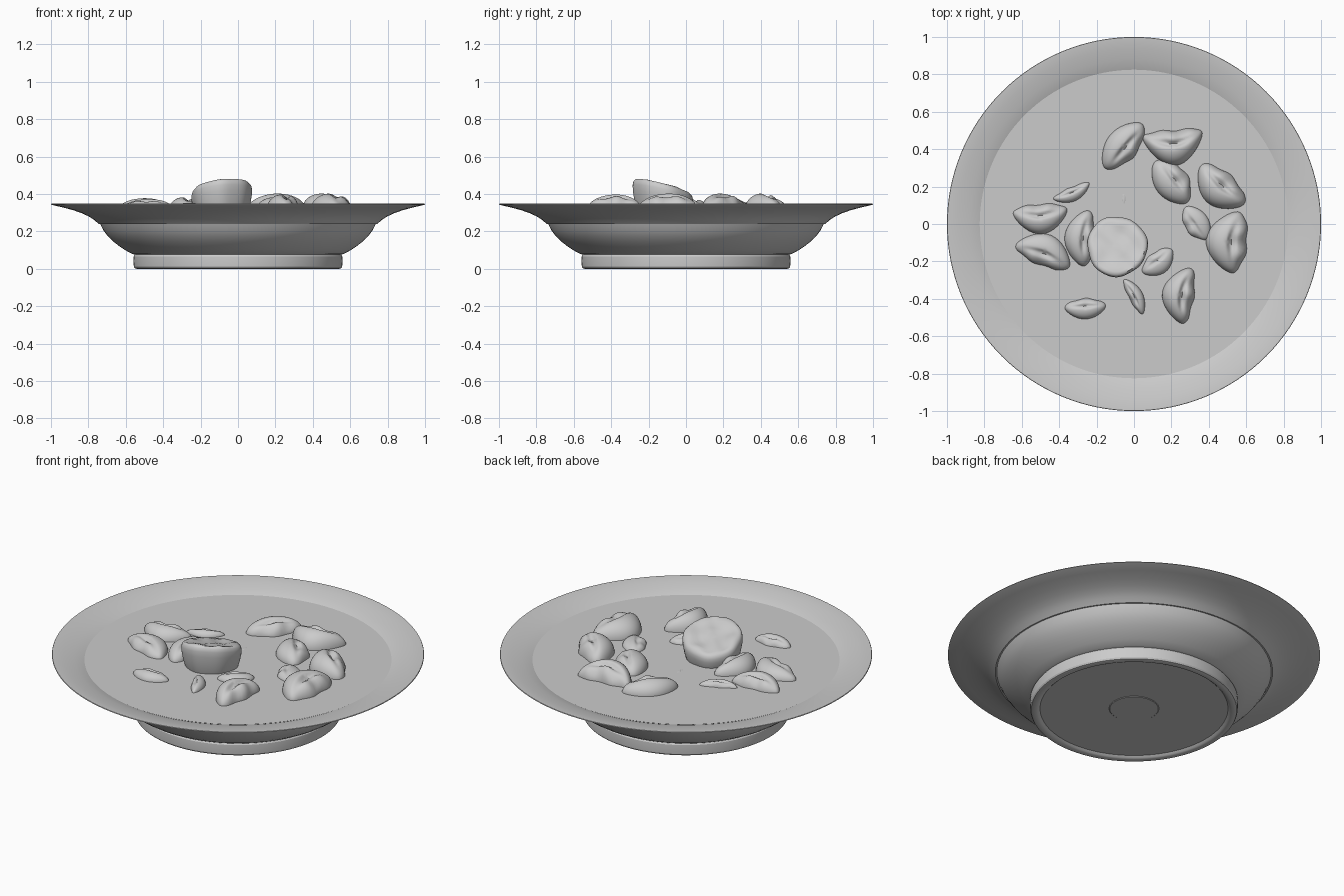
import bpy, bmesh, math
from mathutils import Vector, Matrix

grey = bpy.data.materials.new("plain grey")
grey.diffuse_color = (0.6, 0.6, 0.6, 1)
SOUP_Z = 0.312


def finish(name, bm, angle=30):
    bmesh.ops.remove_doubles(bm, verts=bm.verts, dist=1e-5)
    bmesh.ops.recalc_face_normals(bm, faces=bm.faces)
    me = bpy.data.meshes.new(name)
    bm.to_mesh(me)
    bm.free()
    me.materials.append(grey)
    ob = bpy.data.objects.new(name, me)
    bpy.context.collection.objects.link(ob)
    bpy.ops.object.select_all(action='DESELECT')
    ob.select_set(True)
    bpy.context.view_layer.objects.active = ob
    bpy.ops.object.shade_smooth_by_angle(angle=math.radians(angle))
    return ob


def lathe(name, profile, angle=30, steps=128):
    bm = bmesh.new()
    vs = [bm.verts.new((r, 0, z)) for r, z in profile]
    es = [bm.edges.new(p) for p in zip(vs, vs[1:])]
    bmesh.ops.spin(bm, geom=vs + es, cent=(0, 0, 0), axis=(0, 0, 1),
                   angle=math.tau, steps=steps, use_duplicate=False)
    return finish(name, bm, angle)


# bowl: recessed base, rounded foot, curved body, wide flat rim, inside wall
lathe("bowl", [
    (0, 0.010), (0.13, 0.010), (0.134, 0.013), (0.505, 0.013), (0.515, 0.004),
    (0.525, 0.0), (0.543, 0.0), (0.552, 0.003), (0.557, 0.012), (0.559, 0.04),
    (0.558, 0.066), (0.552, 0.076), (0.567, 0.080), (0.60, 0.098), (0.635, 0.121),
    (0.667, 0.146), (0.695, 0.173), (0.718, 0.203), (0.733, 0.232), (0.737, 0.24),
    (0.745, 0.24), (0.77, 0.262), (0.80, 0.281), (0.835, 0.297), (0.88, 0.313),
    (0.94, 0.329), (0.993, 0.341), (1.0, 0.344), (0.998, 0.348), (0.985, 0.3475),
    (0.94, 0.341), (0.88, 0.328), (0.83, 0.313), (0.78, 0.290), (0.73, 0.25),
    (0.66, 0.17), (0.55, 0.09), (0.40, 0.06), (0, 0.05)], 24)

# soup: flat disc
lathe("soup", [(0, SOUP_Z), (0.825, SOUP_Z)])


def dumpling(i, cx, cy, length, width, ang, side, height, bend=0.3):
    """Half moon: pleated straight edge on local +y * side, belly opposite."""
    bm = bmesh.new()
    bmesh.ops.create_uvsphere(bm, u_segments=40, v_segments=24, radius=1)
    rot = Matrix.Rotation(math.radians(ang), 3, 'Z')
    for v in bm.verts:
        x, y, z = v.co
        # dent behind the pleated edge, then wavy pleats
        dent = 0.30 * math.exp(-((y - 0.25) / 0.17) ** 2 - (x / 0.55) ** 2)
        pleat = 0.12 * math.sin(8 * x + i) * max(0, y + 0.1) * (1 - x * x)
        if z > 0:
            z = z * (1 - dent) + pleat * min(1, z * 2)
        ny = y * (1 - 0.25 * x * x) + bend * (x * x - 0.35)
        ny += 0.06 * math.sin(7 * x + 2 * i) * max(0, y)
        lo = height if z > 0 else 0.06
        p = rot @ Vector((x * length / 2, side * ny * width / 2, 0))
        v.co = (cx + p.x, cy + p.y, SOUP_Z - 0.004 + z * lo)
    finish("dumpling_%02d" % i, bm, 60)


# centre x, centre y, length, width, angle, pleat side, height, bend
DUMPLINGS = [
    (-0.06, 0.42, 0.31, 0.17, 50, -1, 0.075, 0.1),
    (0.21, 0.43, 0.32, 0.19, 5, 1, 0.095, 0.7),
    (0.20, 0.225, 0.28, 0.18, -52, 1, 0.075, 0.0),
    (0.46, 0.195, 0.31, 0.19, -42, 1, 0.095, 0.3),
    (0.51, -0.095, 0.33, 0.22, 84, -1, 0.095, 0.4),
    (0.335, 0.005, 0.21, 0.13, -55, -1, 0.04, 0.0),
    (0.25, -0.38, 0.30, 0.17, 82, -1, 0.09, 0.5),
    (0.13, -0.205, 0.20, 0.12, 38, 1, 0.04, 0.2),
    (0.005, -0.385, 0.21, 0.075, -62, -1, 0.04, 0.4),
    (-0.26, -0.45, 0.22, 0.11, 3, 1, 0.045, 0.2),
    (-0.48, -0.15, 0.31, 0.17, -22, -1, 0.065, 0.4),
    (-0.50, 0.04, 0.29, 0.16, 4, 1, 0.07, 0.5),
    (-0.28, -0.075, 0.30, 0.16, 85, -1, 0.075, 0.4),
    (-0.33, 0.165, 0.21, 0.075, 24, 1, 0.035, 0.5),
    (-0.055, 0.135, 0.07, 0.025, 90, 1, 0.006, 0.0),
]
for i, d in enumerate(DUMPLINGS):
    dumpling(i + 1, *d)

# upright round dumpling: cup-shaped side with a slanted, crumpled top
bm = bmesh.new()
N = 56
RINGS = [(0.10, 0.0), (0.135, 0.3), (0.152, 0.55), (0.16, 0.75), (0.161, 0.87),
         (0.157, 0.95), (0.147, 1.0), (0.132, 1.01), (0.11, 1.0), (0.085, 0.98),
         (0.06, 0.98), (0.03, 0.99)]
loops = []
for k, (r, t) in enumerate(RINGS):
    ring = []
    for j in range(N):
        a = math.tau * j / N
        rr = r * (1 + 0.025 * math.sin(3 * a + 1) + 0.012 * math.sin(7 * a))
        x, y = rr * math.cos(a), rr * math.sin(a)
        top = 0.438 - 0.27 * y + 0.12 * x
        z = 0.22 + (top - 0.22) * t
        if k > 6:
            z += 0.005 * math.sin(42 * x + 9 * y) * math.cos(38 * y + 1)
        ring.append(bm.verts.new((x - 0.09, y - 0.12, z)))
    loops.append(ring)
for lo, up in zip(loops, loops[1:]):
    for j in range(N):
        bm.faces.new((lo[j], lo[(j + 1) % N], up[(j + 1) % N], up[j]))
bm.faces.new(loops[-1])
bm.faces.new(loops[0][::-1])
finish("round_dumpling", bm, 60)
